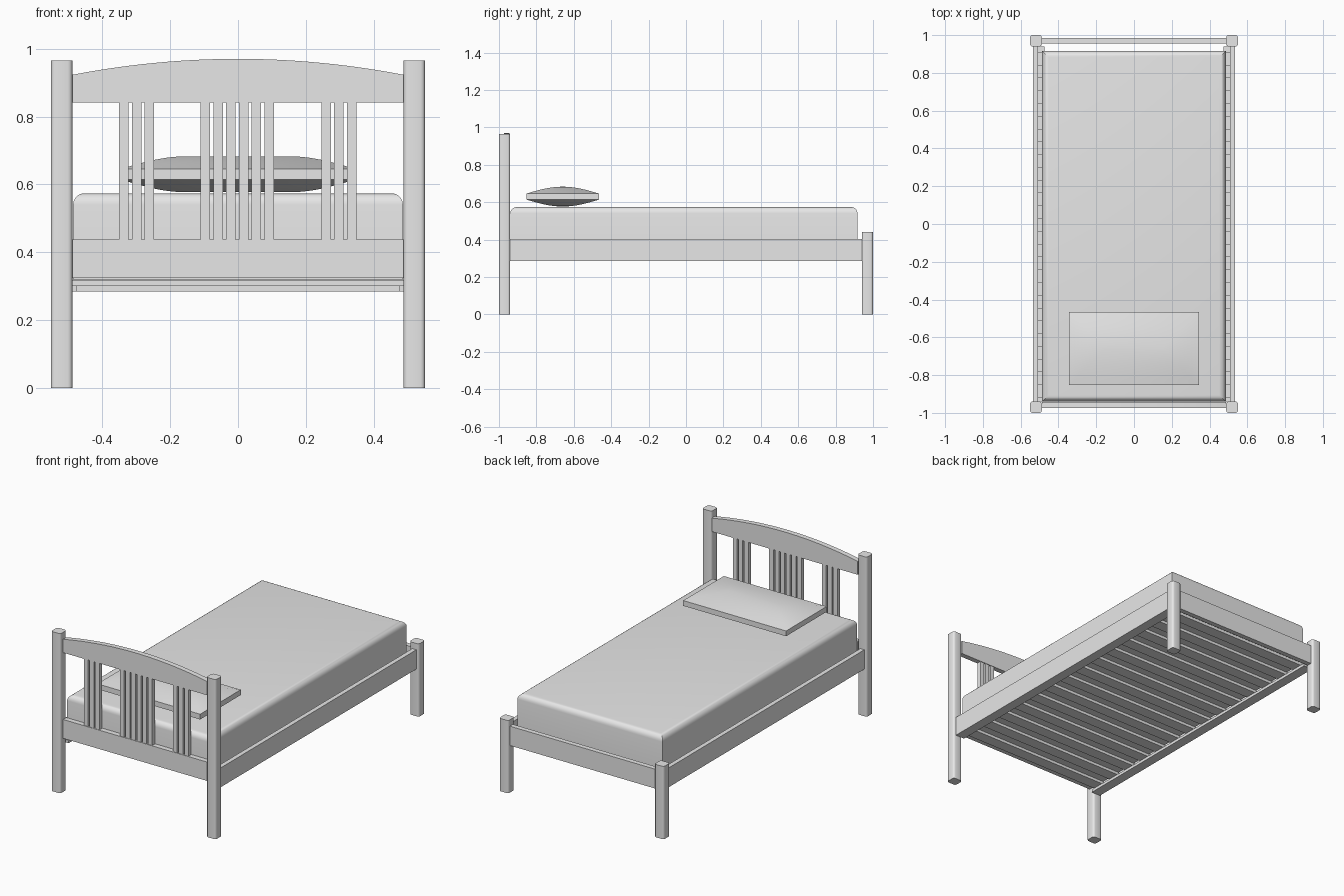
import bpy, bmesh, math

if "Cube" in bpy.data.objects:
    bpy.data.objects.remove(bpy.data.objects["Cube"], do_unlink=True)

grey = bpy.data.materials.new("light_grey")
grey.use_nodes = True
grey.diffuse_color = (0.8, 0.8, 0.8, 1)
for node in grey.node_tree.nodes:
    if node.type == "BSDF_PRINCIPLED":
        node.inputs["Base Color"].default_value = (0.8, 0.8, 0.8, 1)


def finish(name, bm, smooth=False):
    bmesh.ops.recalc_face_normals(bm, faces=bm.faces)
    mesh = bpy.data.meshes.new(name)
    bm.to_mesh(mesh)
    bm.free()
    mesh.materials.append(grey)
    obj = bpy.data.objects.new(name, mesh)
    bpy.context.collection.objects.link(obj)
    if smooth:
        bpy.ops.object.select_all(action="DESELECT")
        bpy.context.view_layer.objects.active = obj
        obj.select_set(True)
        bpy.ops.object.shade_smooth_by_angle(angle=math.radians(35))
    return obj


def box(name, x, y, z, bevel=0, segments=3, pick=None):
    """Box from (min, max) ranges; pick chooses the edges to round."""
    bm = bmesh.new()
    bmesh.ops.create_cube(bm, size=1)
    for v in bm.verts:
        for i, (lo, hi) in enumerate((x, y, z)):
            v.co[i] = hi if v.co[i] > 0 else lo
    if bevel:
        edges = [e for e in bm.edges if pick(e.verts[0].co, e.verts[1].co)]
        bmesh.ops.bevel(bm, geom=edges, offset=bevel, segments=segments,
                        profile=0.5, affect="EDGES")
    return finish(name, bm, bevel > 0)


def upright(a, b):
    return abs(a.z - b.z) > 0.1


# Posts and side rails, mirrored left and right
for side, s in (("left", 1), ("right", -1)):
    def span(a, b):
        return tuple(sorted((s * a, s * b)))
    box(f"{side}_head_post", span(0.488, 0.551), (-1, -0.94), (0, 0.965), 0.013, 3, upright)
    box(f"{side}_foot_post", span(0.488, 0.551), (0.94, 1), (0, 0.44), 0.013, 3, upright)
    box(f"{side}_side_rail", span(0.508, 0.535), (-0.94, 0.94), (0.285, 0.402))
    box(f"{side}_slat_ledge", span(0.475, 0.508), (-0.94, 0.94), (0.285, 0.302))

# End rails
box("head_rail", (-0.488, 0.488), (-0.974, -0.943), (0.324, 0.438))
box("foot_rail", (-0.488, 0.488), (0.956, 0.986), (0.285, 0.402))

# Arched headboard top
bm = bmesh.new()
steps = 24
outline = [(-0.488, 0.842), (0.488, 0.842)]
for i in range(steps + 1):
    t = 1 - 2 * i / steps
    outline.append((0.488 * t, 0.97 - 0.047 * t * t))
face = bm.faces.new([bm.verts.new((x, -0.974, z)) for x, z in outline])
moved = bmesh.ops.extrude_face_region(bm, geom=[face])["geom"]
bmesh.ops.translate(bm, vec=(0, 0.031, 0),
                    verts=[g for g in moved if isinstance(g, bmesh.types.BMVert)])
finish("headboard_arch", bm, True)

# Headboard spindles in three groups
for group, centre, count in (("right", -0.299, 3), ("middle", -0.002, 6), ("left", 0.297, 3)):
    for i in range(count):
        x = centre + (i - (count - 1) / 2) * 0.0375
        box(f"{group}_spindle_{i + 1}", (x - 0.014, x + 0.014), (-0.971, -0.946), (0.438, 0.842))

# Cross slats under the mattress
slats = 14
for i in range(slats):
    y = -0.885 + i * 1.76 / (slats - 1)
    box(f"bed_slat_{i + 1}", (-0.508, 0.508), (y - 0.035, y + 0.035), (0.302, 0.319))

# Mattress with rounded top edges
box("mattress", (-0.486, 0.486), (-0.94, 0.917), (0.32, 0.574), 0.034, 5,
    lambda a, b: a.z > 0.5 and b.z > 0.5)

# Pillow lofted from shrinking rectangles, bulging to a central ridge
bm = bmesh.new()
levels = [i / 10 for i in range(10)] + [0.97]
profile = [(d, -1) for d in reversed(levels)] + [(d, 1) for d in levels]
rings = []
for d, sign in profile:
    hx, hy = 0.344 - 0.194 * d, 0.194 * (1 - d)
    z = 0.63 + sign * (0.016 + 0.037 * math.sin(d * math.pi / 2))
    rings.append([bm.verts.new((hx * u, -0.659 + hy * v, z))
                  for u, v in ((-1, -1), (1, -1), (1, 1), (-1, 1))])
for low, high in zip(rings, rings[1:]):
    for k in range(4):
        n = (k + 1) % 4
        bm.faces.new((low[k], low[n], high[n], high[k]))
bm.faces.new(rings[0])
bm.faces.new(rings[-1])
finish("pillow", bm, True)
